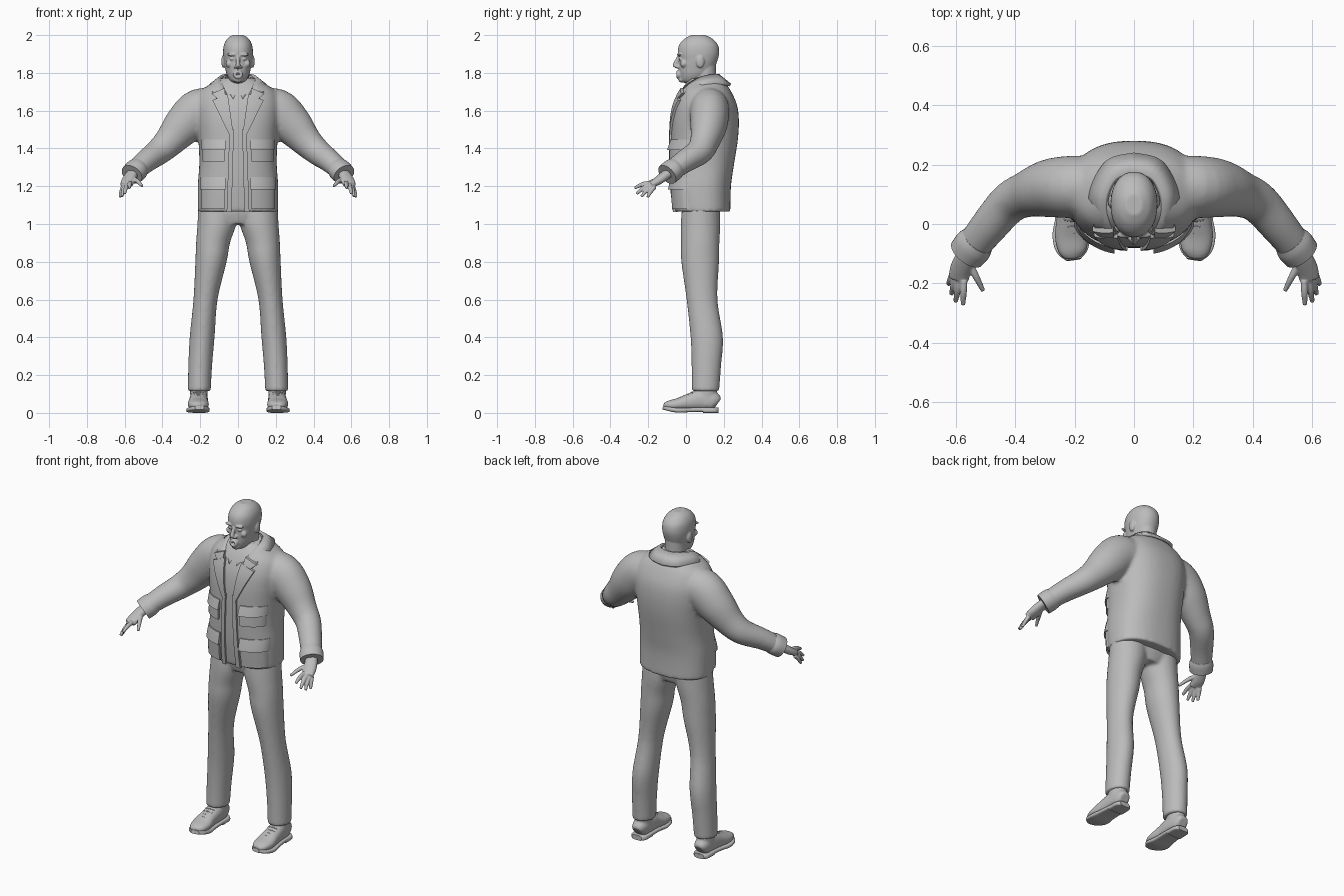
import bpy, bmesh, math
from mathutils import Vector, Matrix

cube = bpy.data.objects.get("Cube")
if cube:
    bpy.data.objects.remove(cube)

grey = bpy.data.materials.new("plain grey")
grey.use_nodes = True
grey.diffuse_color = (0.5, 0.5, 0.5, 1)
grey.node_tree.nodes["Principled BSDF"].inputs["Base Color"].default_value = (0.5, 0.5, 0.5, 1)


def spline(points, steps=5):
    """Catmull-Rom samples through tuples of any length."""
    out, last = [], len(points) - 1
    for i in range(last):
        quad = [points[max(i - 1, 0)], points[i], points[i + 1], points[min(i + 2, last)]]
        for k in range(steps):
            t = k / steps
            out.append([b + 0.5 * t * (c - a + t * (2 * a - 5 * b + 4 * c - d + t * (3 * (b - c) + d - a)))
                        for a, b, c, d in zip(*quad)])
    return out + [list(points[last])]


def tube(bm, points, power=2, flat=False, side=1, n=28):
    """Loft of (x, y, z, width, depth) sections, level or square to the path."""
    rows = spline(points)
    centres = [Vector((side * r[0], r[1], r[2])) for r in rows]
    rings = []
    for i, (r, c) in enumerate(zip(rows, centres)):
        u, v = Vector((1, 0, 0)), Vector((0, 1, 0))
        if not flat:
            t = (centres[min(i + 1, len(rows) - 1)] - centres[max(i - 1, 0)]).normalized()
            u = t.cross(Vector((0, 0, 1))).normalized()
            v = u.cross(t)
        ring = []
        for k in range(n):
            a = math.tau * k / n
            ca, sa = math.cos(a), math.sin(a)
            p = u * math.copysign(abs(ca) ** (2 / power), ca) * max(r[3], 0.002)
            q = v * math.copysign(abs(sa) ** (2 / power), sa) * max(r[4], 0.002)
            ring.append(bm.verts.new(c + p + q))
        rings.append(ring)
    for a, b in zip(rings, rings[1:]):
        for k in range(n):
            bm.faces.new((a[k - 1], a[k], b[k], b[k - 1]))
    bm.faces.new(rings[0])
    bm.faces.new(rings[-1])


def ball(bm, centre, radii):
    bmesh.ops.create_uvsphere(bm, u_segments=20, v_segments=12, radius=1,
                              matrix=Matrix.Translation(centre) @ Matrix.Diagonal((*radii, 1)))


def finish(name, bm, mirror=False, voxel=0, smooth=3, thick=0):
    bmesh.ops.recalc_face_normals(bm, faces=bm.faces[:])
    mesh = bpy.data.meshes.new(name)
    bm.to_mesh(mesh)
    bm.free()
    mesh.materials.append(grey)
    ob = bpy.data.objects.new(name, mesh)
    bpy.context.collection.objects.link(ob)
    bpy.ops.object.select_all(action='DESELECT')
    ob.select_set(True)
    bpy.context.view_layer.objects.active = ob
    bpy.ops.object.shade_smooth_by_angle(angle=math.radians(40))
    if voxel:
        m = ob.modifiers.new("blend", 'REMESH')
        m.mode, m.voxel_size, m.use_smooth_shade = 'VOXEL', voxel, True
        m = ob.modifiers.new("soften", 'SMOOTH')
        m.factor, m.iterations = 0.5, smooth
    if mirror:
        ob.modifiers.new("mirror", 'MIRROR')
    if thick:
        m = ob.modifiers.new("thickness", 'SOLIDIFY')
        m.thickness, m.offset = thick, 0
    return ob


def level(z, front, back, half):
    return (0, (front + back) / 2, z, half, (back - front) / 2)


# jacket body and sleeves, blended into one skin
body = [level(1.065, -.06, .235, .213), level(1.2, -.075, .238, .213), level(1.32, -.08, .255, .205),
        level(1.45, -.08, .275, .21), level(1.55, -.075, .28, .22), level(1.63, -.06, .27, .222),
        level(1.7, -.03, .24, .2), level(1.745, .0, .21, .14), level(1.772, .025, .185, .09)]
arm = [(.1, .125, 1.6, .1, .1), (.2, .125, 1.6, .105, .118), (.285, .12, 1.525, .098, .108),
       (.36, .1, 1.44, .078, .084), (.42, .07, 1.383, .07, .071), (.49, -.01, 1.33, .063, .06),
       (.55, -.085, 1.275, .056, .052)]
bm = bmesh.new()
tube(bm, body, power=2.4, flat=True, n=48)
for s in (1, -1):
    tube(bm, arm, side=s)
finish("jacket", bm, voxel=0.011, smooth=5)

bm = bmesh.new()
tube(bm, [(.525, -.055, 1.298, .058, .056), (.54, -.073, 1.284, .066, .06), (.562, -.1, 1.262, .064, .058)])
finish("sleeve_cuff", bm, mirror=True)

body_rows = spline(body)


def chest(x, z):
    """Depth of the jacket front at a given place."""
    r = min(body_rows, key=lambda row: abs(row[2] - z))
    k = body_rows.index(r)
    q = body_rows[max(0, min(len(body_rows) - 1, k + (1 if z > r[2] else -1)))]
    f = min(1, abs(z - r[2]) / abs(q[2] - r[2])) if q is not r else 0
    cy, rx, ry = [r[i] + (q[i] - r[i]) * f for i in (1, 3, 4)]
    return cy - ry * max(0, 1 - min(1, abs(x) / rx) ** 2.4) ** (1 / 2.4)


def panel(name, corners, low, high, mirror=True, n=8):
    """Cloth piece following the chest; corners run anticlockwise from bottom left."""
    a, b, c, d = [Vector(p) for p in corners]
    bm = bmesh.new()
    grid = []
    for j in range(n + 1):
        v = j / n
        row = [a.lerp(d, v).lerp(b.lerp(c, v), i / n) for i in range(n + 1)]
        grid.append([bm.verts.new((p.x, chest(p.x, p.y) - low - (high - low) * v, p.y)) for p in row])
    for j in range(n):
        for i in range(n):
            bm.faces.new((grid[j][i], grid[j][i + 1], grid[j + 1][i + 1], grid[j + 1][i]))
    ext = bmesh.ops.extrude_face_region(bm, geom=bm.faces[:], use_keep_orig=True)
    for v in ext["geom"]:
        if isinstance(v, bmesh.types.BMVert):
            v.co.y += max(low, high) + 0.012
    finish(name, bm, mirror=mirror)


def box(x0, x1, z0, z1):
    return [(x0, z0), (x1, z0), (x1, z1), (x0, z1)]


# pockets, front edges and lapels
panel("upper_pocket", box(.072, .188, 1.33, 1.42), .014, .01)
panel("upper_pocket_flap", box(.066, .194, 1.392, 1.448), .024, .006)
panel("lower_pocket", box(.072, .196, 1.08, 1.22), .016, .01)
panel("lower_pocket_flap", box(.066, .202, 1.182, 1.25), .026, .006)
panel("front_edge", [(.034, 1.063), (.06, 1.063), (.045, 1.5), (.022, 1.5)], .01, .01)
panel("lapel", [(.022, 1.46), (.04, 1.46), (.135, 1.655), (.055, 1.69)], .01, .014)
panel("collar_tip", [(.065, 1.66), (.115, 1.668), (.14, 1.69), (.07, 1.72)], .012, .016)


def strip(name, inner, outer, thick):
    bm = bmesh.new()
    rows = [[bm.verts.new(p) for p in spline(edge)] for edge in (inner, outer)]
    for k in range(len(rows[0]) - 1):
        bm.faces.new((rows[0][k], rows[0][k + 1], rows[1][k + 1], rows[1][k]))
    finish(name, bm, mirror=True, thick=thick)


# collars
strip("jacket_collar",
      [(0, .17, 1.788), (.06, .15, 1.788), (.092, .08, 1.775), (.08, .01, 1.735), (.058, -.03, 1.685)],
      [(0, .235, 1.735), (.09, .21, 1.738), (.145, .11, 1.735), (.14, .02, 1.705), (.115, -.035, 1.665)], .016)
strip("shirt_collar",
      [(0, .165, 1.79), (.06, .12, 1.785), (.065, .06, 1.77), (.035, .01, 1.735), (.004, -.02, 1.7)],
      [(0, .18, 1.755), (.08, .12, 1.755), (.082, .05, 1.74), (.055, -.015, 1.7), (.025, -.045, 1.66)], .012)

# trousers
leg = [(.105, .08, 1.1, .105, .1), (.112, .077, 1.0, .103, .105), (.132, .075, .9, .09, .102),
       (.143, .075, .8, .083, .1), (.172, .085, .6, .064, .082), (.19, .11, .4, .066, .086),
       (.2, .108, .25, .063, .078), (.205, .103, .115, .061, .073)]
bm = bmesh.new()
tube(bm, [(0, .08, 1.12, .2, .1), (0, .08, 1.06, .2, .1), (0, .08, 1.0, .1, .085)], flat=True)
for s in (1, -1):
    tube(bm, leg, flat=True, side=s)
finish("trousers", bm, voxel=0.01, smooth=4)

# shoes
bm = bmesh.new()
tube(bm, [(.207, .168, .05, .028, .03), (.207, .145, .062, .043, .048), (.207, .08, .068, .048, .055),
          (.21, .02, .058, .05, .045), (.21, -.04, .046, .056, .033), (.207, -.09, .04, .047, .025),
          (.203, -.115, .036, .025, .014)], power=2.3)
tube(bm, [(.207, .105, .04, .045, .058), (.207, .108, .14, .047, .058)], flat=True)
finish("shoe_upper", bm, mirror=True, voxel=0.006, smooth=3)
bm = bmesh.new()
tube(bm, [(.207, .172, .014, .03, .014), (.207, .15, .014, .047, .014), (.207, .08, .017, .05, .012),
          (.21, .02, .016, .054, .012), (.212, -.04, .014, .062, .013), (.207, -.09, .022, .053, .012),
          (.203, -.12, .028, .024, .01)], power=4)
tube(bm, [(.207, .172, .012, .032, .012), (.207, .15, .012, .048, .012), (.207, .09, .012, .05, .012)], power=4)
finish("shoe_sole", bm, mirror=True)
bm = bmesh.new()
for k in range(4):
    y, z = .035 - .02 * k, .112 - .009 * k
    tube(bm, [(.183, y, z - .008, .004, .004), (.21, y - .004, z - .003, .004, .004),
              (.237, y, z - .008, .004, .004)], n=8)
finish("shoe_laces", bm, mirror=True)

# hands
bm = bmesh.new()
tube(bm, [(.54, -.07, 1.285, .032, .026), (.565, -.11, 1.258, .034, .024), (.582, -.15, 1.228, .036, .022),
          (.59, -.185, 1.208, .034, .016)], power=2.3)
for base, tip in [((.572, -.19, 1.218), (.575, -.272, 1.19)), ((.588, -.19, 1.208), (.6, -.262, 1.16)),
                  ((.6, -.18, 1.2), (.614, -.236, 1.145)), ((.607, -.165, 1.198), (.625, -.203, 1.142)),
                  ((.555, -.13, 1.24), (.507, -.225, 1.2))]:
    mid = [(a + b) / 2 for a, b in zip(base, tip)]
    tube(bm, [(*base, .012, .012), (mid[0], mid[1], mid[2] + .006, .0115, .0115), (*tip, .0075, .0075)], n=14)
finish("hand", bm, mirror=True, voxel=0.004, smooth=2)

# head with neck, ears and face
bm = bmesh.new()
tube(bm, [level(1.745, -.005, .05, .022), level(1.76, -.025, .085, .042), level(1.79, -.034, .125, .059),
          level(1.83, -.038, .152, .069), level(1.87, -.038, .168, .076), level(1.91, -.044, .176, .079),
          level(1.95, -.035, .168, .074), level(1.982, -.006, .138, .056), level(2.001, .03, .1, .028)],
     power=2.15, flat=True, n=36)
tube(bm, [(0, .1, 1.62, .07, .075), (0, .1, 1.75, .06, .06), (0, .1, 1.85, .058, .06)], flat=True)
tube(bm, [(0, -.036, 1.893, .009, .008), (0, -.048, 1.865, .01, .012), (0, -.058, 1.838, .013, .012),
          (0, -.044, 1.824, .015, .008)], flat=True, n=16)
ball(bm, (0, -.022, 1.766), (.024, .018, .018))
for s in (1, -1):
    ball(bm, (s * .077, .075, 1.86), (.011, .022, .034))
    ball(bm, (s * .031, -.036, 1.897), (.028, .012, .008))
    ball(bm, (s * .03, -.027, 1.874), (.016, .012, .009))
    ball(bm, (s * .014, -.045, 1.832), (.009, .011, .008))
    ball(bm, (s * .046, -.012, 1.848), (.02, .018, .02))
for k in range(12):
    a = math.tau * k / 12
    ball(bm, (.018 * math.cos(a), -.04, 1.791 + .015 * math.sin(a)), (.009, .012, .008))
finish("head", bm, voxel=0.0045, smooth=2)
